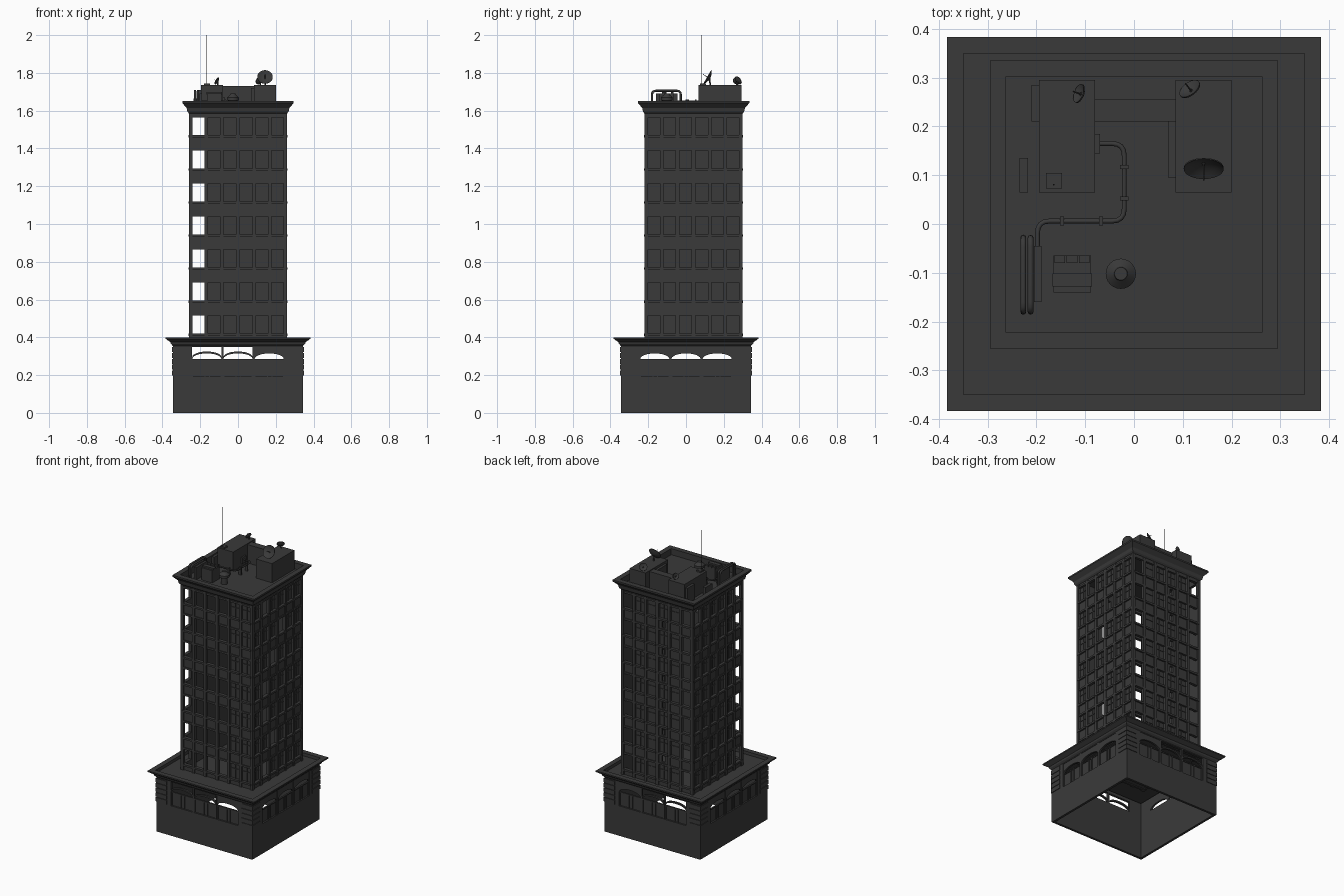
import bpy, bmesh, math
from mathutils import Matrix, Vector

cube = bpy.data.objects.get("Cube")
if cube:
    bpy.data.objects.remove(cube)

mat = bpy.data.materials.new("dark_grey")
mat.use_nodes = True
COLOR = (0.042, 0.042, 0.042, 1)
mat.diffuse_color = COLOR
mat.node_tree.nodes["Principled BSDF"].inputs["Base Color"].default_value = COLOR


def finish(name, bm, smooth=False):
    bmesh.ops.recalc_face_normals(bm, faces=bm.faces)
    mesh = bpy.data.meshes.new(name)
    bm.to_mesh(mesh)
    bm.free()
    mesh.materials.append(mat)
    ob = bpy.data.objects.new(name, mesh)
    bpy.context.collection.objects.link(ob)
    if smooth:
        bpy.ops.object.select_all(action="DESELECT")
        ob.select_set(True)
        bpy.context.view_layer.objects.active = ob
        bpy.ops.object.shade_smooth_by_angle()
    return ob


def box(bm, x, y, z, m=Matrix()):
    """Box from three (low, high) ranges."""
    size = [b - a for a, b in (x, y, z)]
    mid = [(a + b) / 2 for a, b in (x, y, z)]
    bmesh.ops.create_cube(bm, size=1, matrix=m @ Matrix.Translation(mid) @ Matrix.Diagonal((*size, 1)))


def prism(bm, pts, y0, y1, m):
    """Outline in x and z, extruded from y0 to y1."""
    a = [bm.verts.new(m @ Vector((x, y0, z))) for x, z in pts]
    b = [bm.verts.new(m @ Vector((x, y1, z))) for x, z in pts]
    bm.faces.new(a)
    bm.faces.new(b)
    for i in range(len(pts)):
        j = (i + 1) % len(pts)
        bm.faces.new((a[i], a[j], b[j], b[i]))


def lathe(name, rings, m=Matrix(), n=24, turn=0, caps=True, smooth=True):
    """Loops of n corners at each (radius, height)."""
    bm = bmesh.new()
    loops = [[bm.verts.new(m @ Vector((r * math.cos(turn + 2 * math.pi * i / n),
                                       r * math.sin(turn + 2 * math.pi * i / n), z)))
              for i in range(n)] for r, z in rings]
    for a, b in zip(loops, loops[1:]):
        for i in range(n):
            j = (i + 1) % n
            bm.faces.new((a[i], a[j], b[j], b[i]))
    if caps:
        bm.faces.new(loops[-1])
    return finish(name, bm, smooth)


def pipe(name, pts, r):
    cu = bpy.data.curves.new(name, "CURVE")
    cu.dimensions = "3D"
    cu.bevel_depth = r
    cu.bevel_resolution = 2
    cu.use_fill_caps = True
    sp = cu.splines.new("POLY")
    sp.points.add(len(pts) - 1)
    for p, co in zip(sp.points, pts):
        p.co = (*co, 1)
    cu.materials.append(mat)
    bpy.context.collection.objects.link(bpy.data.objects.new(name, cu))


def rounded(pts, r, steps=4):
    """Path with rounded corners."""
    pts = [Vector(p) for p in pts]
    out = [pts[0]]
    for a, b, c in zip(pts, pts[1:], pts[2:]):
        p, q = b + (a - b).normalized() * r, b + (c - b).normalized() * r
        for i in range(steps + 1):
            t = i / steps
            out.append(p * (1 - t) ** 2 + b * 2 * t * (1 - t) + q * t * t)
    return out + [pts[-1]]


CY = 0.04  # tower centre in y
SIDES = ["front", "left", "back", "right"]
COLS = [-0.21, -0.127, -0.043, 0.043, 0.127, 0.21]
ALL = range(7)
OPEN = {"front": {0: ALL, 1: ALL, 2: ALL, 3: ALL},
        "left": {1: (0, 2, 3, 6), 2: (1, 4), 3: (5,)},
        "back": {0: ALL, 5: ALL},
        "right": {0: (6,), 5: ALL}}
HALF, W, H, PITCH, FIRST = 0.26, 0.0325, 0.095, 0.175, 0.42

# Tower walls: pilasters, spandrels, sills and window panes
for k, side in enumerate(SIDES):
    m = Matrix.Translation((0, CY, 0)) @ Matrix.Rotation(k * math.pi / 2, 4, "Z")
    walls, panes, sills = bmesh.new(), bmesh.new(), bmesh.new()
    edges = [-HALF] + [e for c in COLS for e in (c - W, c + W)] + [HALF]
    for a, b in zip(edges[::2], edges[1::2]):
        box(walls, (a, b), (-HALF, -0.24), (0.375, 1.61), m)
    for ci, c in enumerate(COLS):
        span = (c - W, c + W)
        stair = side == "back" and ci == 3
        box(walls, span, (-0.253, -0.24), (FIRST + 6 * PITCH + H, 1.61), m)
        for f in ALL:
            z0 = FIRST + f * PITCH
            low = z0 - PITCH + H if f else 0.375
            if stair and f:
                box(walls, span, (-0.253, -0.24), (low, low + 0.02), m)
                box(walls, span, (-0.253, -0.24), (z0 - 0.02, z0), m)
                box(walls, (c - W, c - 0.012), (-0.253, -0.24), (low, z0), m)
                box(walls, (c + 0.012, c + W), (-0.253, -0.24), (low, z0), m)
            else:
                box(walls, span, (-0.253, -0.24), (low, z0), m)
            box(sills, (c - W - 0.004, c + W + 0.004), (-0.263, -0.25), (z0 - 0.012, z0), m)
            box(sills, (c - W, c + W), (-0.258, -0.25), (z0 + H, z0 + H + 0.012), m)
            if f not in OPEN[side].get(ci, ()):
                box(panes, span, (-0.245, -0.24), (z0, z0 + H), m)
                box(panes, (c - 0.002, c + 0.002), (-0.249, -0.24), (z0, z0 + H), m)
                box(panes, span, (-0.249, -0.24), (z0 + 0.06, z0 + 0.064), m)
    finish("tower_wall_" + side, walls)
    finish("tower_windows_" + side, panes)
    finish("tower_sills_" + side, sills)

# Base walls: plinth, piers, arched bays and corner blocks
BAYS, BW, B = [-0.165, 0, 0.165], 0.0775, 0.345
CLEAR = {"front": (0, 1), "back": (1, 2)}
for k, side in enumerate(SIDES):
    m = Matrix.Rotation(k * math.pi / 2, 4, "Z")
    walls, bays, blocks = bmesh.new(), bmesh.new(), bmesh.new()
    box(walls, (-B, B), (-B, -0.33), (0, 0.195), m)
    box(walls, (-B, B), (-B, -0.33), (0.35, 0.37), m)
    edges = [-B] + [e for c in BAYS for e in (c - BW, c + BW)] + [B]
    for a, b in zip(edges[::2], edges[1::2]):
        box(walls, (a, b), (-B, -0.33), (0.195, 0.35), m)
    for i, c in enumerate(BAYS):
        box(bays, (c - BW, c + BW), (-0.335, -0.33), (0.195, 0.28), m)
        for u in (-0.0775, -0.012, 0.012, 0.0725):
            box(bays, (c + u, c + u + 0.005), (-0.34, -0.33), (0.195, 0.285), m)
        box(bays, (c - BW, c + BW), (-0.34, -0.33), (0.278, 0.285), m)
        arc = [(c - BW * math.cos(math.pi * t / 12), 0.285 + 0.03 * math.sin(math.pi * t / 12)) for t in range(13)]
        if i in CLEAR.get(side, ()):
            upper = [(x, z + 0.01) for x, z in reversed(arc)]
        else:
            upper = [(c + BW, 0.35), (c - BW, 0.35)]
        prism(bays, arc + upper, -0.342, -0.33, m)
    for s in (-1, 1):
        for j in range(5):
            z = 0.198 + j * 0.031
            box(blocks, sorted((s * 0.27, s * 0.349)), (-0.349, -0.34), (z, z + 0.026), m)
    finish("base_wall_" + side, walls)
    finish("base_arched_bays_" + side, bays)
    finish("base_corner_blocks_" + side, blocks)


# Cornices with sunken flat roofs
def cornice(name, prof, cy):
    lathe(name, [(h * math.sqrt(2), z) for h, z in prof], Matrix.Translation((0, cy, 0)),
          4, math.pi / 4, True, False)


cornice("base_cornice", [(0.345, 0.355), (0.355, 0.365), (0.358, 0.375), (0.383, 0.392),
                         (0.383, 0.4), (0.35, 0.4), (0.35, 0.38)], 0)
cornice("tower_cornice", [(0.26, 1.585), (0.268, 1.595), (0.272, 1.615), (0.295, 1.64),
                          (0.295, 1.65), (0.262, 1.65), (0.262, 1.61)], CY)

# Rooftop housing in a U shape
R, T = 1.61, 1.735
bm = bmesh.new()
box(bm, (-0.195, -0.08), (0.065, 0.295), (R, T))
box(bm, (0.085, 0.2), (0.065, 0.295), (R, T))
box(bm, (-0.08, 0.085), (0.21, 0.255), (R, T - 0.005))
finish("roof_housing", bm)
bm = bmesh.new()
box(bm, (0.07, 0.086), (0.095, 0.21), (R, 1.72))
box(bm, (-0.21, -0.194), (0.21, 0.285), (R, 1.71))
box(bm, (-0.081, -0.07), (0.145, 0.185), (1.63, 1.67))
box(bm, (-0.18, -0.148), (0.073, 0.105), (T, 1.745))
box(bm, (-0.235, -0.217), (0.065, 0.135), (R, 1.665))
finish("roof_fittings", bm)

# Cooling unit, duct box and round vent
bm = bmesh.new()
box(bm, (-0.165, -0.088), (-0.14, -0.065), (R, 1.69))
box(bm, (-0.167, -0.086), (-0.128, -0.102), (1.685, 1.7))
for x in (-0.163, -0.138, -0.113):
    box(bm, (x, x + 0.022), (-0.08, -0.065), (1.685, 1.7))
finish("cooling_unit", bm)
bm = bmesh.new()
box(bm, (-0.205, -0.19), (-0.16, -0.045), (R, 1.69))
finish("duct_box", bm)
lathe("round_vent", [(0.02, R), (0.02, 1.65), (0.031, 1.655), (0.031, 1.67), (0.015, 1.685), (0.013, 1.692)],
      Matrix.Translation((-0.027, -0.102, 0)))

# Pipes
for i, x in enumerate((-0.227, -0.212)):
    pipe("pipe_loop_%d" % (i + 1), rounded([(x, -0.18, R), (x, -0.18, 1.705), (x, -0.028, 1.705),
                                            (x, -0.028, R)], 0.02), 0.006)
pipe("roof_pipe", rounded([(-0.198, -0.05, 1.65), (-0.198, 0.006, 1.65), (-0.02, 0.006, 1.65),
                           (-0.02, 0.165, 1.65), (-0.075, 0.165, 1.65)], 0.025), 0.005)
bm = bmesh.new()
for x, y in ((-0.148, 0.006), (-0.068, 0.006), (-0.02, 0.052), (-0.02, 0.117)):
    dx, dy = (0.004, 0.009) if y < 0.05 else (0.009, 0.004)
    box(bm, (x - dx, x + dx), (y - dy, y + dy), (R, 1.659))
finish("pipe_brackets", bm)

# Mast antenna
lathe("antenna", [(0.0018, 1.74), (0.001, 2.0)], Matrix.Translation((-0.165, 0.08, 0)), 6)


# Satellite dishes
def dish(name, pos, aim, r):
    m = Matrix.Translation(pos) @ Vector(aim).to_track_quat("Z", "Y").to_matrix().to_4x4()
    bowl = [(r * t, 0.35 * r * t * t) for t in (0.05, 0.35, 0.7, 1)]
    lathe(name + "_bowl", [(a, z - 0.003) for a, z in bowl] + bowl[::-1], m)
    pipe(name + "_feed", [m @ Vector((0, 0, 0)), m @ Vector((0, 0, r))], 0.0015)
    pipe(name + "_stand", [(pos[0], pos[1] + 0.004, T - 0.01), Vector(pos)], 0.004)


dish("large_dish", (0.143, 0.125, 1.772), (0, -0.87, 0.5), 0.041)
dish("small_dish_a", (-0.108, 0.266, 1.755), (-0.85, 0.3, 0.45), 0.02)
dish("small_dish_b", (0.118, 0.272, 1.757), (-0.5, 0.65, 0.5), 0.024)
